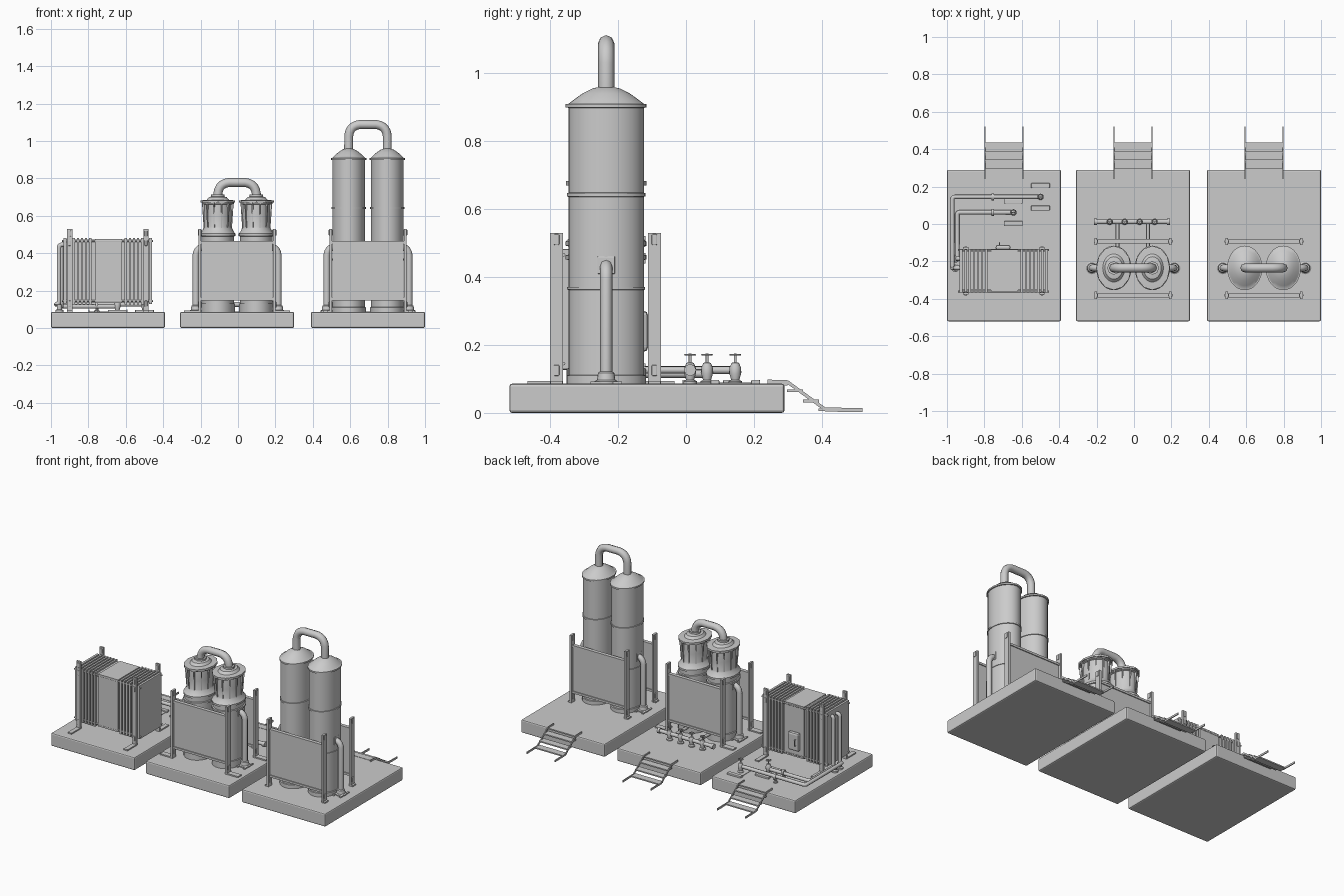
import bpy, bmesh, math
from mathutils import Vector

if "Cube" in bpy.data.objects:
    bpy.data.objects.remove(bpy.data.objects["Cube"])

def finish(name, bm, angle=None):
    bmesh.ops.recalc_face_normals(bm, faces=bm.faces)
    me = bpy.data.meshes.new(name)
    bm.to_mesh(me)
    bm.free()
    return add(name, me, angle)

def add(name, me, angle=None):
    ob = bpy.data.objects.new(name, me)
    bpy.context.collection.objects.link(ob)
    if angle:
        bpy.ops.object.select_all(action='DESELECT')
        ob.select_set(True)
        bpy.context.view_layer.objects.active = ob
        bpy.ops.object.shade_smooth_by_angle(angle=math.radians(angle))
    return ob

def box(name, x, y, z, bevel=0):
    """Box from (min, max) ranges."""
    bm = bmesh.new()
    bmesh.ops.create_cube(bm, size=1)
    for v in bm.verts:
        v.co = [r[0] + (c + .5) * (r[1] - r[0]) for c, r in zip(v.co, (x, y, z))]
    if bevel:
        bmesh.ops.bevel(bm, geom=bm.edges[:], offset=bevel, segments=2, affect='EDGES', profile=.5)
    return finish(name, bm)

def lathe(name, profile, x, y, sx=1, n=32):
    """Closed solid of revolution about z; sx squashes it in x."""
    bm = bmesh.new()
    rings = [[bm.verts.new((x + sx * r * math.cos(2 * math.pi * i / n),
                            y + r * math.sin(2 * math.pi * i / n), z)) for i in range(n)]
             for r, z in profile]
    for a, b in zip(rings, rings[1:]):
        for i in range(n):
            bm.faces.new((a[i], a[(i + 1) % n], b[(i + 1) % n], b[i]))
    bm.faces.new(rings[0])
    bm.faces.new(rings[-1])
    return finish(name, bm, 32)

def pipe(name, pts, r, bend=.04, res=2):
    """Round tube along a polyline with filleted corners."""
    pts = [Vector(p) for p in pts]
    path = [pts[0]]
    for a, b, c in zip(pts, pts[1:], pts[2:]):
        p, q = b + (a - b).normalized() * bend, b + (c - b).normalized() * bend
        for i in range(6):
            t = i / 5
            path.append(p * (1 - t) ** 2 + b * 2 * t * (1 - t) * .8 + (p + q) * .2 * t * (1 - t) + q * t * t)
    path.append(pts[-1])
    cu = bpy.data.curves.new(name, 'CURVE')
    cu.dimensions = '3D'
    cu.bevel_depth, cu.bevel_resolution, cu.use_fill_caps = r, res, True
    sp = cu.splines.new('POLY')
    sp.points.add(len(path) - 1)
    for s, p in zip(sp.points, path):
        s.co = (*p, 1)
    tmp = bpy.data.objects.new(name + "_path", cu)
    me = bpy.data.meshes.new_from_object(tmp)
    bpy.data.objects.remove(tmp)
    return add(name, me, 50)

def span(c, half):
    return (c - half, c + half)

def stairs(cx):
    line = [(.24, .092), (.30, .09), (.41, .010), (.52, .008)]
    for s in (-1, 1):
        bm = bmesh.new()
        prof = [(y, z + .006) for y, z in line] + [(y, z - .006) for y, z in reversed(line)]
        f = bm.faces.new([bm.verts.new((cx + s * .102 - .003, y, max(z, 0))) for y, z in prof])
        ext = bmesh.ops.extrude_face_region(bm, geom=[f])
        bmesh.ops.translate(bm, vec=(.006, 0, 0), verts=[v for v in ext['geom'] if isinstance(v, bmesh.types.BMVert)])
        finish("stair_stringer", bm)
    for y, z in ((.293, .085), (.338, .066), (.385, .036), (.43, .010)):
        box("stair_tread", span(cx, .102), (y - .04, y + .006), (z - .005, z + .003))

def valve(x, y, z=.085):
    lathe("valve_body", [(.020, z), (.020, z + .008), (.012, z + .012), (.017, z + .03), (.017, z + .048),
                         (.011, z + .062), (.004, z + .064), (.004, z + .09)], x, y, n=12)
    bpy.ops.mesh.primitive_torus_add(location=(x, y, z + .086), major_radius=.015, minor_radius=.0025,
                                     major_segments=16, minor_segments=6)
    bpy.context.object.name = "valve_handwheel"
    box("handwheel_spoke", span(x, .015), span(y, .002), (z + .084, z + .088))

def side_pipe(cx, s):
    x = cx + s * .22
    pipe("side_pipe", [(x, YC, .085), (x, YC, .435), (cx + s * .13, YC, .435)], .018, .045)
    lathe("side_pipe_foot", [(.034, .083), (.034, .093), (.027, .097), (.024, .118), (.018, .122)], x, YC, n=16)
    for dx in (-.025, .025):
        for sy in (-1, 1):
            box("foot_lug", span(x + dx, .006), sorted((YC + sy * .02, YC + sy * .046)), (.083, .093))
    box("pipe_saddle", span(cx + s * .185, .006), span(YC, .026), (.409, .461), .003)

def shield(cx, y, foot):
    """Panel in a frame of two posts with slotted plates."""
    box("shield_panel", span(cx, .19), span(y, .006), (.15, .455))
    for z in (.155, .457):
        box("shield_rail", span(cx, .195), span(y, .012), span(z, .007))
    for s in (-1, 1):
        x = cx + s * .199
        box("shield_post", span(x, .007), span(y, .019), (.085, .53))
        box("post_foot", sorted((x - s * .007, x + s * foot)), span(y, .018), (.084, .094))
        for z in (.125, .51):
            box("post_slot_plate", span(x, .011), span(y, .008), span(z, .016), .003)

YC = -.235
X1, X2, X3 = -.695, -.005, .695

# Plinths and stairs
for cx in (X1, X2, X3):
    box("plinth", span(cx, .305), (-.52, .29), (0, .086), .008)
    stairs(cx)

# Paired vessels, side pipes and shields
tower = [(.117, .085), (.117, .11), (.111, .112), (.111, .362), (.115, .363), (.115, .370), (.111, .371),
         (.111, .636), (.116, .637), (.116, .647), (.111, .648), (.111, .898), (.119, .899), (.119, .909),
         (.111, .910), (.095, .922), (.070, .940), (.040, .955), (.018, .960)]
still = [(.117, .085), (.117, .13), (.111, .132), (.111, .30), (.111, .45), (.119, .452), (.119, .464),
         (.111, .466), (.111, .490), (.119, .492), (.119, .504), (.108, .515), (.098, .532), (.094, .54),
         (.098, .60), (.094, .66), (.108, .664), (.108, .68), (.075, .685), (.06, .70), (.03, .705)]
for cx, prof, foot, arch in ((X2, still, .085, .778), (X3, tower, .02, 1.088)):
    for s in (-1, 1):
        x = cx + s * .103
        lathe("vessel", prof, x, YC, .79)
        side_pipe(cx, s)
    pipe("top_crossover_pipe", [(cx - .103, YC, prof[-1][1] - .03), (cx - .103, YC, arch),
                                (cx + .103, YC, arch), (cx + .103, YC, prof[-1][1] - .03)], .024, .06)
    for y in (-.381, -.093):
        shield(cx, y, foot)

# Fins and lid bolts round the short vessels
for s in (-1, 1):
    x = X2 + s * .103
    lathe("vessel_lid", [(.118, .670), (.118, .682), (.09, .684)], x, YC, .79, n=12)
    for i in range(12):
        a = 2 * math.pi * (i + .5) / 12
        fin = box("vessel_fin", (.085, .110), (-.004, .004), (.535, .672))
        for v in fin.data.vertices:
            r, w, z = v.co
            if z < .6 and r > .1:
                r = .098
            v.co = (x + .79 * (r * math.cos(a) - w * math.sin(a)), YC + r * math.sin(a) + w * math.cos(a), z)
    pipe("crossover_collar", [(x, YC, .70), (x, YC, .715)], .036)

# Manifold with valves behind the short vessels
pipe("manifold_pipe", [(X2 - .2, .012, .126), (X2 + .19, .012, .126)], .013)
for dx in (-.2, .19):
    pipe("manifold_cap", [(X2 + dx - .008, .012, .126), (X2 + dx + .008, .012, .126)], .018)
for dx in (-.125, -.045, .035, .115):
    valve(X2 + dx, .012)
for dx in (-.083, .08):
    pipe("manifold_feed", [(X2 + dx, -.14, .126), (X2 + dx, .012, .126)], .010)

# Plate exchanger: core, end plates and ribs
box("exchanger_core", (-.92, -.47), (-.353, -.147), (.137, .472))
box("exchanger_middle_block", (-.765, -.62), (-.364, -.137), (.133, .477))
for x in (-.925, -.468):
    box("exchanger_end_plate", span(x, .008), (-.366, -.135), (.128, .482), .003)
for start in (-.90, -.60):
    for i in range(6):
        box("exchanger_rib", span(start + i * .022, .006), (-.367, -.134), (.126, .482))
for y in (-.36, -.14):
    for z in (.145, .465):
        pipe("tie_rod", [(-.94, y, z), (-.455, y, z)], .005)
for x in (-.90, -.492):
    for y, s in ((-.372, -1), (-.129, 1)):
        box("exchanger_post", span(x, .014), span(y, .006), (.085, .53))
        box("exchanger_foot", span(x, .014), sorted((y - s * .006, y + s * .095)), (.084, .094))
        for z in (.13, .455, .505):
            box("post_slot_plate", span(x, .007), span(y, .010), span(z, .016), .003)
box("exchanger_hatch", (-.74, -.66), (-.14, -.112), (.18, .30), .012)
pipe("hatch_handle", [(-.72, -.115, .22), (-.72, -.10, .22), (-.72, -.10, .26), (-.72, -.115, .26)], .003, .004)

# Exchanger pipework ending at two valve skids
pipe("outer_pipe", [(-.92, -.235, .445), (-.957, -.235, .445), (-.957, -.235, .126), (-.972, -.235, .126),
                    (-.972, .145, .126), (-.50, .145, .126)], .012, .015)
pipe("inner_pipe", [(-.92, -.185, .445), (-.945, -.185, .445), (-.945, -.185, .115),
                    (-.945, .062, .115), (-.645, .062, .115)], .012, .012)
for y in (-.235, -.185):
    lathe("pipe_elbow_foot", [(.022, .083), (.022, .095), (.014, .10), (.014, .125)], -.955, y, n=12)
for x, y in ((-.50, .145), (-.645, .062)):
    valve(x, y)
    lathe("pipe_support", [(.014, .085), (.014, .093), (.008, .095), (.008, .118)], -.755, y, n=10)
    pipe("pipe_coupling", [(-.762, y, .12), (-.748, y, .12)], .019)
    box("skid_plate", span(x, .042), span(y, .05), (.083, .089))
    for dy in (-.06, .06):
        box("skid_rail", span(x, .05), span(y + dy, .013), (.083, .097), .003)
